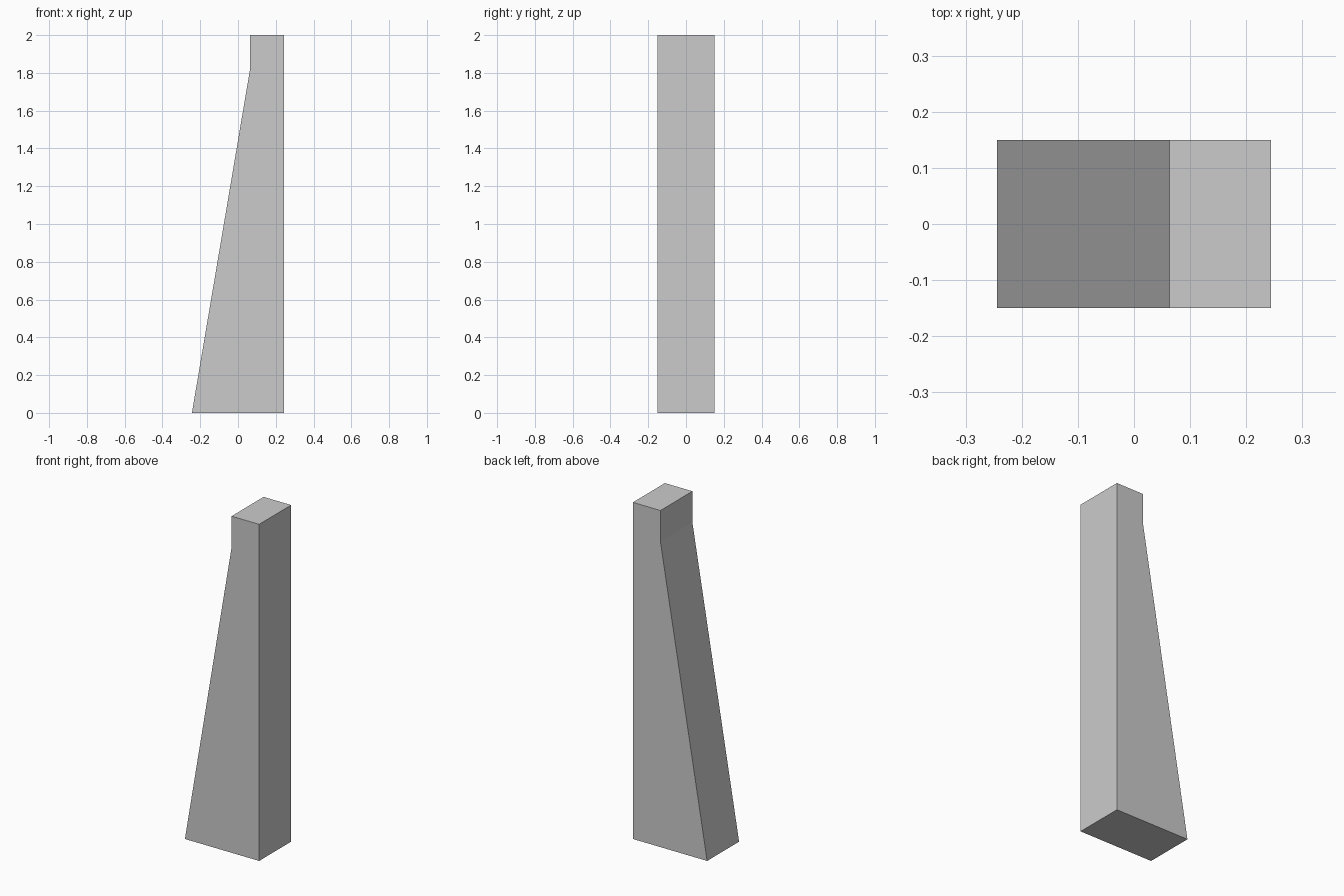
import bpy
import bmesh

if "Cube" in bpy.data.objects:
    bpy.data.objects.remove(bpy.data.objects["Cube"])

HALF_DEPTH = 0.15


def extrude_profile(name, points, half_depth):
    """Extrude an x-z outline along y into a closed solid."""
    bm = bmesh.new()
    face = bm.faces.new([bm.verts.new((x, -half_depth, z)) for x, z in points])
    result = bmesh.ops.extrude_face_region(bm, geom=[face], use_keep_orig=True)
    moved = [v for v in result["geom"] if isinstance(v, bmesh.types.BMVert)]
    bmesh.ops.translate(bm, verts=moved, vec=(0, 2 * half_depth, 0))
    bmesh.ops.recalc_face_normals(bm, faces=bm.faces)
    mesh = bpy.data.meshes.new(name)
    bm.to_mesh(mesh)
    bm.free()
    obj = bpy.data.objects.new(name, mesh)
    bpy.context.collection.objects.link(obj)
    return obj


# Tapered pillar: straight back, sloping side, short upright cap
profile = [(-0.244, 0), (0.244, 0), (0.244, 2), (0.063, 2), (0.063, 1.815)]
extrude_profile("tapered_pillar", profile, HALF_DEPTH)
